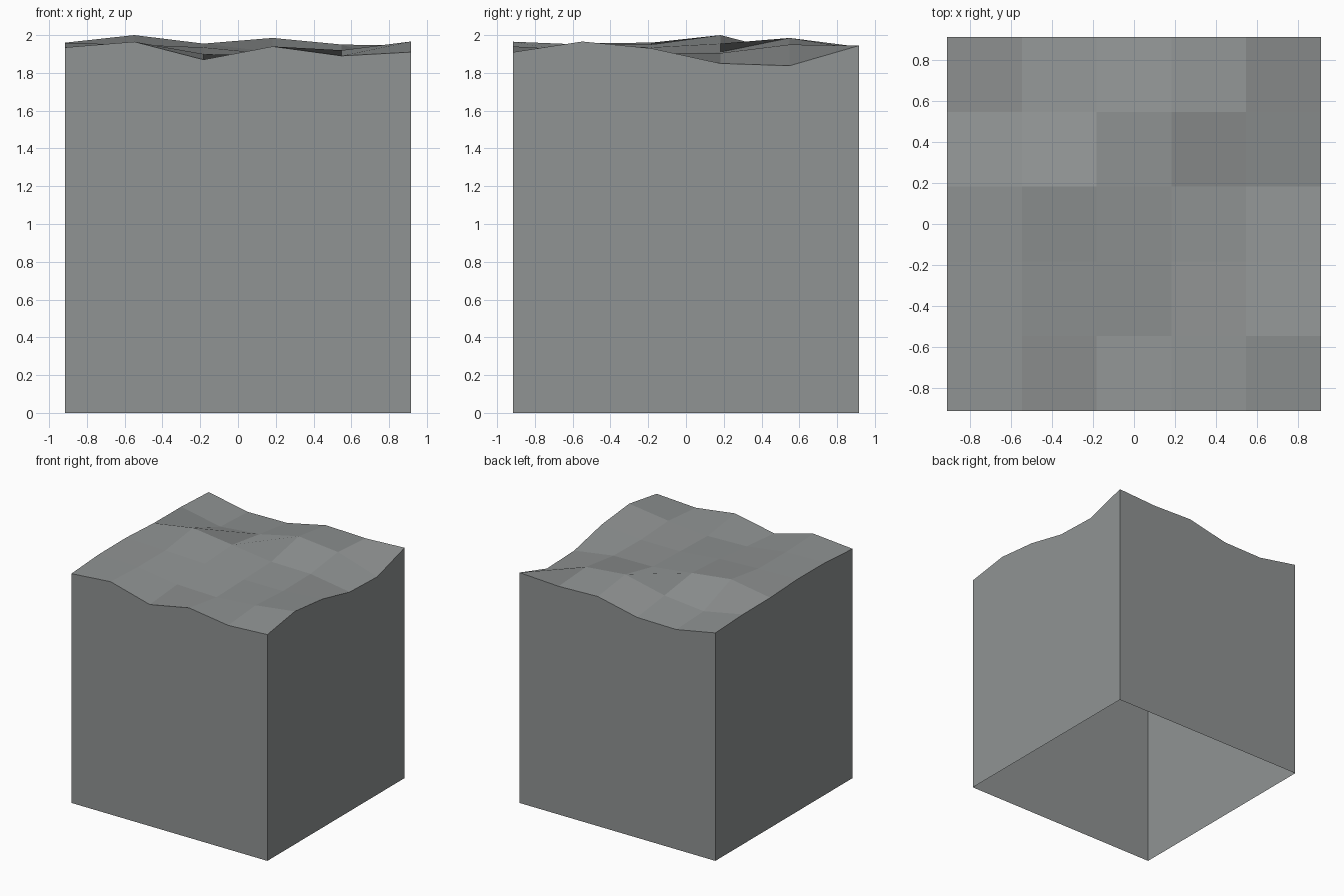
import bpy
import bmesh

default = bpy.data.objects.get("Cube")
if default:
    bpy.data.objects.remove(default, do_unlink=True)

HALF = 0.915
CELLS = 5

# Surface heights in hundredths, one row per step from front to back
HEIGHTS = [
    [193.5, 196.5, 187, 194, 189, 191],
    [195.8, 195, 190, 189, 192, 196.6],
    [196, 195, 193.5, 190, 190, 193],
    [194.2, 200, 195.5, 191, 190.5, 185],
    [194, 187, 190.5, 198.5, 195, 183.8],
    [192.4, 185.5, 186, 193.8, 192.6, 194.4],
]


def make_material(name, colour):
    mat = bpy.data.materials.new(name)
    mat.use_nodes = True
    mat.diffuse_color = colour
    mat.node_tree.nodes["Principled BSDF"].inputs["Base Color"].default_value = colour
    return mat


stone = make_material("stone grey", (0.28, 0.295, 0.295, 1))

bm = bmesh.new()

# Uneven top surface
step = 2 * HALF / CELLS
grid = [[bm.verts.new((-HALF + i * step, -HALF + j * step, h / 100))
         for i, h in enumerate(row)] for j, row in enumerate(HEIGHTS)]
for j in range(CELLS):
    for i in range(CELLS):
        bm.faces.new((grid[j][i], grid[j][i + 1], grid[j + 1][i + 1], grid[j + 1][i]))

# Four flat walls, open underneath
edges = [
    grid[0],
    [row[-1] for row in grid],
    grid[-1][::-1],
    [row[0] for row in grid][::-1],
]
feet = [bm.verts.new((e[0].co.x, e[0].co.y, 0)) for e in edges]
for k, edge in enumerate(edges):
    bm.faces.new([feet[k], feet[(k + 1) % 4]] + edge[::-1])

mesh = bpy.data.meshes.new("rock_block")
bm.to_mesh(mesh)
bm.free()
mesh.materials.append(stone)
block = bpy.data.objects.new("rock_block", mesh)
bpy.context.collection.objects.link(block)
